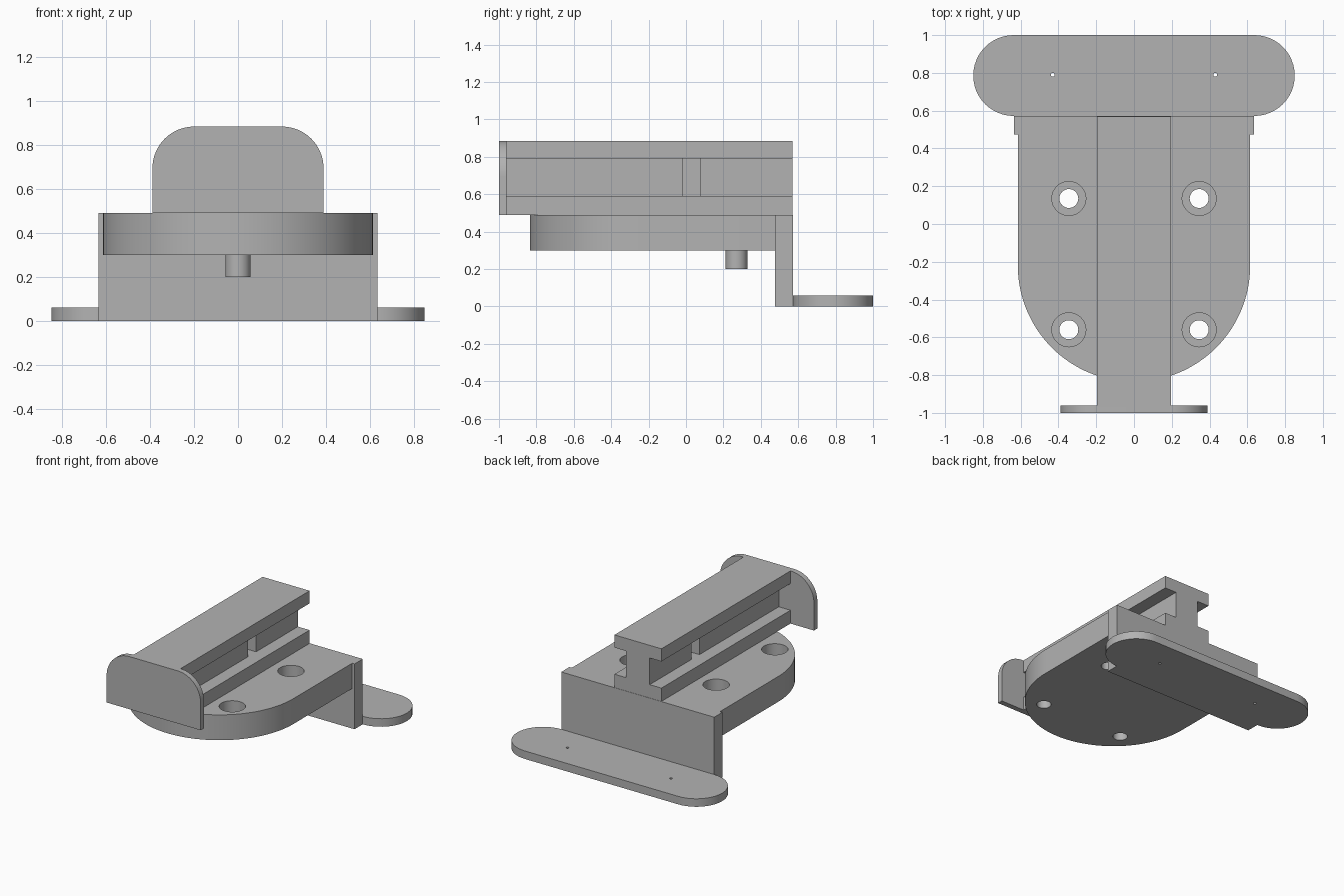
import bpy, bmesh
from math import cos, sin, pi, radians
from mathutils import Matrix

cube = bpy.data.objects.get("Cube")
if cube:
    bpy.data.objects.remove(cube, do_unlink=True)

# One plain grey for the whole bracket
GREY = (0.45, 0.45, 0.45, 1)
grey = bpy.data.materials.new("plain grey")
grey.use_nodes = True
grey.diffuse_color = GREY
grey.node_tree.nodes["Principled BSDF"].inputs["Base Color"].default_value = GREY

UPRIGHT = Matrix.Rotation(pi / 2, 4, 'X')   # profile (x, y) -> (x, z), extruded towards -y


def arc(cx, cy, r, start, end, steps=24):
    """Points on an arc, angles in degrees."""
    angles = [radians(start + (end - start) * i / steps) for i in range(steps + 1)]
    return [(cx + r * cos(a), cy + r * sin(a)) for a in angles]


def prism(name, profile, low, high, turn=Matrix()):
    """Extrude a closed profile between two heights, then turn it."""
    bm = bmesh.new()
    face = bm.faces.new([bm.verts.new((x, y, low)) for x, y in profile])
    top = bmesh.ops.extrude_face_region(bm, geom=[face])["geom"]
    bmesh.ops.translate(bm, vec=(0, 0, high - low),
                        verts=[v for v in top if isinstance(v, bmesh.types.BMVert)])
    bmesh.ops.transform(bm, matrix=turn, verts=bm.verts)
    bmesh.ops.recalc_face_normals(bm, faces=bm.faces)
    mesh = bpy.data.meshes.new(name)
    bm.to_mesh(mesh)
    bm.free()
    mesh.materials.append(grey)
    obj = bpy.data.objects.new(name, mesh)
    bpy.context.collection.objects.link(obj)
    return obj


def box(name, x0, x1, y0, y1, z0, z1):
    return prism(name, [(x0, y0), (x1, y0), (x1, y1), (x0, y1)], z0, z1)


def rod(name, x, y, r, z0, z1):
    return prism(name, arc(x, y, r, 0, 360, 48)[:-1], z0, z1)


def cut(obj, cutters):
    """Subtract each cutter and throw it away."""
    bpy.context.view_layer.objects.active = obj
    for cutter in cutters:
        mod = obj.modifiers.new("cut", 'BOOLEAN')
        mod.operation, mod.solver, mod.object = 'DIFFERENCE', 'EXACT', cutter
        bpy.ops.object.modifier_apply(modifier=mod.name)
        bpy.data.objects.remove(cutter, do_unlink=True)


def smooth(obj):
    bpy.ops.object.select_all(action='DESELECT')
    obj.select_set(True)
    bpy.context.view_layer.objects.active = obj
    bpy.ops.object.shade_smooth_by_angle(angle=radians(30))


# Mounting deck: straight sides, semicircular front, four counterbored holes
deck = prism("deck", [(0.615, 0.48), (-0.615, 0.48)]
             + arc(0, -0.22, 0.615, 180, 360, 64), 0.30, 0.49)
cutters = []
for x in (-0.345, 0.345):
    for y in (-0.56, 0.135):
        cutters.append(rod("screw_hole_cutter", x, y, 0.05, 0.2, 0.6))
        cutters.append(rod("counterbore_cutter", x, y, 0.09, 0.39, 0.6))
cut(deck, cutters)

# Back wall and locating pin under the deck
wall = box("back_wall", -0.635, 0.635, 0.475, 0.572, 0, 0.49)
pin = rod("locating_pin", 0, 0.27, 0.058, 0.20, 0.30)

# Rounded foot with two pilot holes
foot = prism("foot", arc(0.637, 0.786, 0.214, -90, 90) + arc(-0.637, 0.786, 0.214, 90, 270),
             0, 0.06)
cut(foot, [rod("pilot_hole_cutter", x, 0.79, 0.01, -0.1, 0.2) for x in (-0.43, 0.43)])

# I-section rail with a latch notch in each side of the web
half = [(0.195, 0.49), (0.195, 0.59), (0.098, 0.59), (0.098, 0.79), (0.195, 0.79), (0.195, 0.885)]
rail = prism("rail", half + [(-x, z) for x, z in reversed(half)], -0.57, 0.97, UPRIGHT)
cut(rail, [box("notch_cutter", min(s * 0.03, s * 0.15), max(s * 0.03, s * 0.15),
               -0.02, 0.075, 0.59, 0.79) for s in (-1, 1)])

# Front stop plate with rounded upper corners
stop = prism("front_stop", [(-0.39, 0.49), (0.39, 0.49)] + arc(0.2, 0.695, 0.19, 0, 90)
             + arc(-0.2, 0.695, 0.19, 90, 180), 0.96, 1.0, UPRIGHT)

for part in (deck, wall, pin, foot, rail, stop):
    smooth(part)
